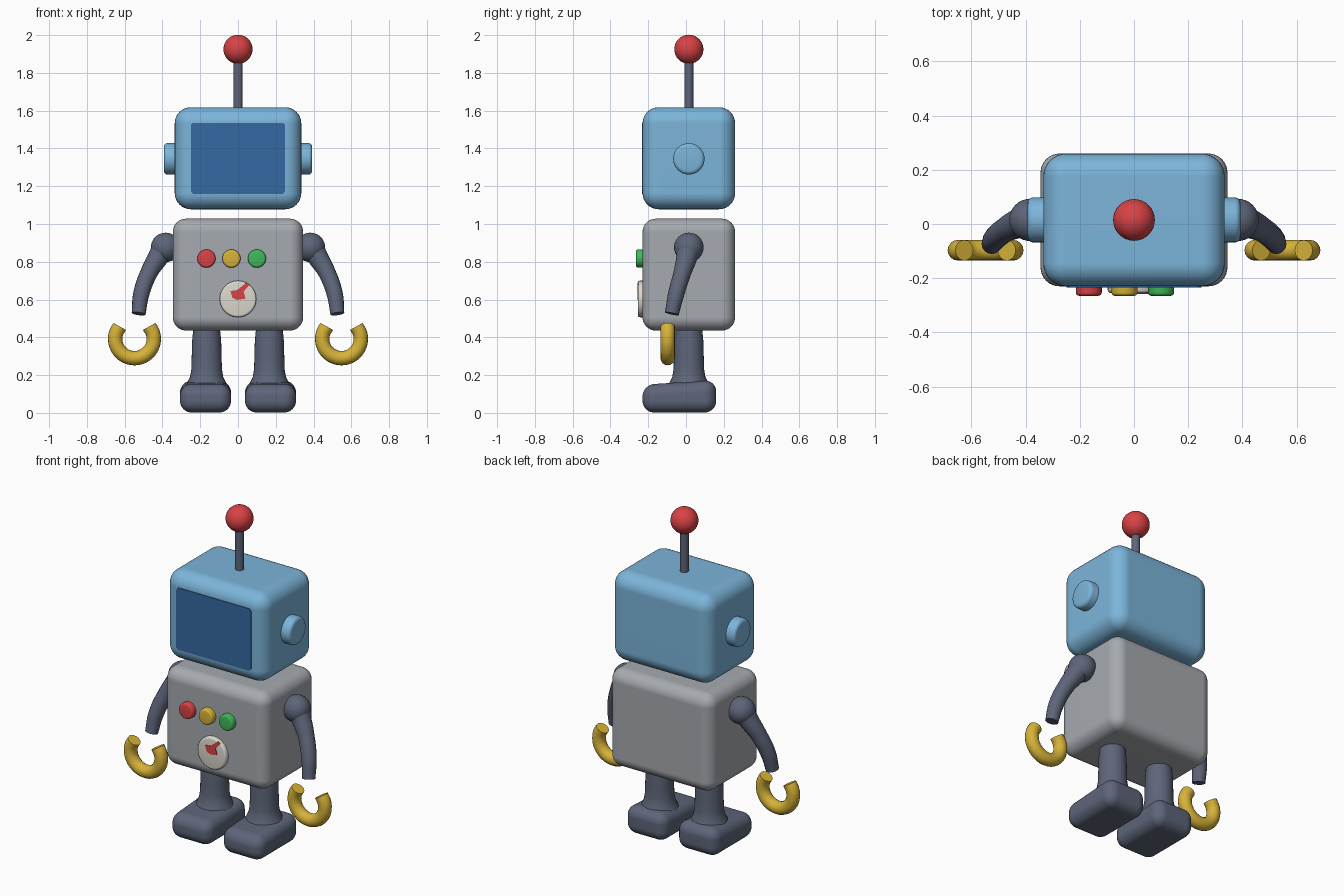
import bpy, bmesh, math
from mathutils import Matrix, Vector

cube = bpy.data.objects.get("Cube")
if cube:
    bpy.data.objects.remove(cube, do_unlink=True)


def material(name, rgb):
    m = bpy.data.materials.new(name)
    m.use_nodes = True
    m.diffuse_color = (*rgb, 1)
    m.node_tree.nodes["Principled BSDF"].inputs["Base Color"].default_value = (*rgb, 1)
    return m


BLUE = material("sky blue", (0.2, 0.46, 0.7))
SCREEN = material("deep blue", (0.035, 0.14, 0.36))
GREY = material("light grey", (0.38, 0.4, 0.43))
SLATE = material("slate", (0.11, 0.13, 0.19))
YELLOW = material("yellow", (0.68, 0.45, 0.04))
RED = material("red", (0.69, 0.055, 0.06))
GREEN = material("green", (0.05, 0.48, 0.1))
CREAM = material("cream", (0.72, 0.69, 0.61))


def finish(obj, mat, angle=40):
    obj.data.materials.clear()
    obj.data.materials.append(mat)
    bpy.ops.object.select_all(action="DESELECT")
    obj.select_set(True)
    bpy.context.view_layer.objects.active = obj
    bpy.ops.object.shade_smooth_by_angle(angle=math.radians(angle))
    return obj


def from_bmesh(name, bm, mat):
    bmesh.ops.recalc_face_normals(bm, faces=bm.faces)
    mesh = bpy.data.meshes.new(name)
    bm.to_mesh(mesh)
    bm.free()
    obj = bpy.data.objects.new(name, mesh)
    bpy.context.collection.objects.link(obj)
    return finish(obj, mat)


def rounded_box(name, center, size, radius, mat, shape=None):
    bm = bmesh.new()
    bmesh.ops.create_cube(bm, size=1)
    for v in bm.verts:
        v.co = Vector(center) + Vector(a * b for a, b in zip(v.co, size))
        if shape:
            shape(v.co)
    bmesh.ops.bevel(bm, geom=bm.edges[:], offset=radius, segments=8,
                    profile=0.5, affect="EDGES")
    obj = from_bmesh(name, bm, mat)
    obj.modifiers.new("even_shading", "WEIGHTED_NORMAL")
    return obj


def ball(name, center, radius, mat):
    bm = bmesh.new()
    bmesh.ops.create_uvsphere(bm, u_segments=32, v_segments=20, radius=radius)
    bm.transform(Matrix.Translation(center))
    return from_bmesh(name, bm, mat)


def lathe(name, base, axis, profile, mat, segments=32):
    """Solid of revolution; profile is (radius, height along the axis)."""
    bm = bmesh.new()
    turn = Vector((0, 0, 1)).rotation_difference(Vector(axis)).to_matrix().to_4x4()
    rings = [[bm.verts.new((r * math.cos(i * math.tau / segments),
                            r * math.sin(i * math.tau / segments), h))
              for i in range(segments)] for r, h in profile]
    for a, b in zip(rings, rings[1:]):
        for i in range(segments):
            j = (i + 1) % segments
            bm.faces.new((a[i], a[j], b[j], b[i]))
    bm.faces.new(rings[0])
    bm.faces.new(rings[-1])
    bm.transform(Matrix.Translation(base) @ turn)
    return from_bmesh(name, bm, mat)


def disc(name, base, axis, radius, depth, mat, edge=0.012):
    steps = [i * math.pi / 8 for i in range(5)]
    rim = [(radius - edge + edge * math.cos(t), depth - edge + edge * math.sin(t))
           for t in steps]
    return lathe(name, base, axis, [(radius, -0.03)] + rim, mat)


def tube(name, points, mat):
    """Smooth tube through (x, y, z, radius) points."""
    curve = bpy.data.curves.new(name, "CURVE")
    curve.dimensions = "3D"
    curve.bevel_depth = 1
    curve.bevel_resolution = 6
    curve.use_fill_caps = True
    spline = curve.splines.new("BEZIER")
    spline.bezier_points.add(len(points) - 1)
    for p, (x, y, z, r) in zip(spline.bezier_points, points):
        p.co, p.radius = (x, y, z), r
        p.handle_left_type = p.handle_right_type = "AUTO"
    obj = bpy.data.objects.new(name, curve)
    bpy.context.collection.objects.link(obj)
    bpy.ops.object.select_all(action="DESELECT")
    obj.select_set(True)
    bpy.context.view_layer.objects.active = obj
    bpy.ops.object.convert(target="MESH")
    return finish(bpy.context.object, mat)


def plate(name, outline, y, depth, mat):
    bm = bmesh.new()
    face = bm.faces.new([bm.verts.new((x, y, z)) for x, z in outline])
    new = bmesh.ops.extrude_face_region(bm, geom=[face])["geom"]
    for v in new:
        if isinstance(v, bmesh.types.BMVert):
            v.co.y += depth
    return from_bmesh(name, bm, mat)


FRONT, UP = (0, -1, 0), (0, 0, 1)
MID_Y = 0.015

# Head with screen and antenna
rounded_box("head", (0, MID_Y, 1.348), (0.67, 0.49, 0.54), 0.085, BLUE)
w, top, bottom, c = 0.25, 1.535, 1.16, 0.012
plate("screen", [(-w + c, bottom), (w - c, bottom), (w, bottom + c), (w, top - c),
                 (w - c, top), (-w + c, top), (-w, top - c), (-w, bottom + c)],
      -0.234, 0.008, SCREEN)
lathe("antenna_rod", (0, MID_Y, 1.58), UP, [(0.024, 0), (0.024, 0.3)], SLATE)
ball("antenna_ball", (0, MID_Y, 1.925), 0.077, RED)

# Torso with buttons and dial
rounded_box("torso", (0, MID_Y, 0.732), (0.69, 0.49, 0.592), 0.07, GREY)
for name, x, mat in (("red_button", -0.167, RED), ("yellow_button", -0.035, YELLOW),
                     ("green_button", 0.1, GREEN)):
    disc(name, (x, -0.23, 0.817), FRONT, 0.048, 0.035, mat)
disc("dial", (0, -0.23, 0.603), FRONT, 0.097, 0.025, CREAM)
plate("dial_needle", [(-0.04, 0.645), (-0.005, 0.65), (0.045, 0.69), (0.062, 0.68),
                      (0.03, 0.642), (0.04, 0.605), (-0.005, 0.598), (-0.03, 0.61)],
      -0.258, 0.006, RED)


def slope_toe(co):
    """Lower and narrow the toe end of a foot."""
    if co.y < 0 and co.z > 0.1:
        co.z -= 0.025


for side, s in (("left", 1), ("right", -1)):
    # Ear
    disc(side + "_ear", (s * 0.32, MID_Y, 1.345), (s, 0, 0), 0.083, 0.073, BLUE, 0.02)
    # Arm
    ball(side + "_shoulder", (s * 0.383, MID_Y, 0.876), 0.078, SLATE)
    arm = [(0.385, 0.015, 0.88, 0.066), (0.425, 0.003, 0.82, 0.055),
           (0.472, -0.02, 0.74, 0.046), (0.512, -0.052, 0.63, 0.043),
           (0.526, -0.075, 0.525, 0.037)]
    tube(side + "_arm", [(s * x, y, z, r) for x, y, z, r in arm], SLATE)
    # Claw hand, open at the top
    angles = [math.radians(140 + 260 * i / 12) for i in range(13)]
    tube(side + "_claw", [(s * 0.548 + 0.102 * math.cos(a), -0.097,
                           0.392 + 0.102 * math.sin(a), 0.038) for a in angles], YELLOW)
    # Leg flaring into the foot
    lathe(side + "_leg", (s * 0.166, MID_Y, 0), UP,
          [(0.115, 0.13), (0.1, 0.165), (0.088, 0.19), (0.081, 0.23), (0.079, 0.3),
           (0.077, 0.38), (0.072, 0.43), (0.068, 0.47)], SLATE)
    rounded_box(side + "_foot", (s * 0.172, -0.035, 0.088), (0.27, 0.39, 0.172),
                0.062, SLATE, slope_toe)
